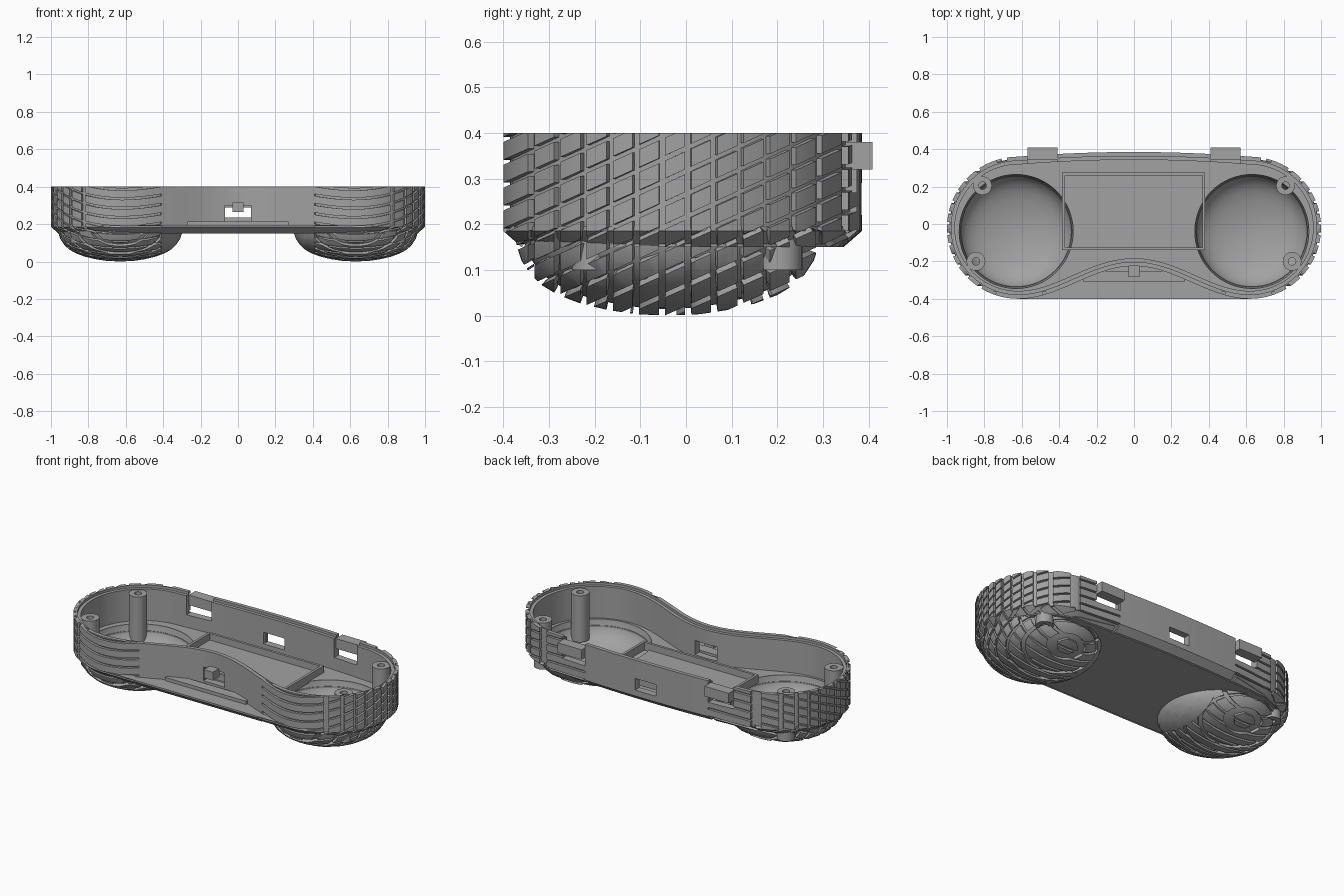
import bpy, bmesh
from math import pi, cos, sin, hypot, radians
from mathutils import Vector

cube = bpy.data.objects.get("Cube")
if cube:
    bpy.data.objects.remove(cube, do_unlink=True)

GREY = (0.36, 0.36, 0.36, 1)
mat = bpy.data.materials.new("plastic grey")
mat.use_nodes = True
mat.diffuse_color = GREY
mat.node_tree.nodes["Principled BSDF"].inputs["Base Color"].default_value = GREY

END_X, END_Y, END_R = 0.62, -0.02, 0.38      # rounded ends of the case
BOWL = (0.63, -0.04)                         # centre of each grip bowl
TREAD_X = 0.41                               # tread starts beyond this x


# ---------- outlines ----------
def outline(dip, inset=0.0):
    """Counter-clockwise case outline; dip pulls the front wall inwards."""
    n, pts = 40, []
    for i in range(n + 1):
        x = END_X * (2 * i / n - 1)
        pts.append((x, END_Y - END_R + dip * (1 + cos(pi * x / END_X)) / 2))
    for i in range(1, n):
        a = pi * (i / n - 0.5)
        pts.append((END_X + END_R * cos(a), END_Y + END_R * sin(a)))
    for i in range(n // 2 + 1):
        x = END_X * (1 - 4 * i / n)
        pts.append((x, 0.36 + 0.025 * (1 - (x / END_X) ** 2)))
    for i in range(1, n):
        a = pi * (i / n + 0.5)
        pts.append((-END_X + END_R * cos(a), END_Y + END_R * sin(a)))
    out = []
    for i, (x, y) in enumerate(pts):
        x0, y0 = pts[i - 1]
        x1, y1 = pts[(i + 1) % len(pts)]
        length = hypot(x1 - x0, y1 - y0)
        out.append((x - inset * (y1 - y0) / length, y + inset * (x1 - x0) / length))
    return out


def circle(cx, cy, r, n=64):
    return [(cx + r * cos(2 * pi * i / n), cy + r * sin(2 * pi * i / n)) for i in range(n)]


# ---------- mesh helpers ----------
def finish(name, bm, thickness=0.0):
    me = bpy.data.meshes.new(name)
    bm.to_mesh(me)
    bm.free()
    me.materials.append(mat)
    ob = bpy.data.objects.new(name, me)
    bpy.context.scene.collection.objects.link(ob)
    bpy.ops.object.select_all(action='DESELECT')
    ob.select_set(True)
    bpy.context.view_layer.objects.active = ob
    if thickness:
        mod = ob.modifiers.new("thickness", 'SOLIDIFY')
        mod.thickness = thickness
        mod.offset = -1
        bpy.ops.object.modifier_apply(modifier=mod.name)
    bpy.ops.object.shade_smooth_by_angle(angle=radians(30))
    return ob


def loft(loops, closed=False):
    """Skin a list of (outline, z), lowest first so that it faces outwards."""
    bm = bmesh.new()
    rings = [[bm.verts.new((x, y, z)) for x, y in pts] for pts, z in loops]
    pairs = list(zip(rings, rings[1:]))
    if closed:
        pairs.append((rings[-1], rings[0]))
    for a, b in pairs:
        for i in range(len(a)):
            j = (i + 1) % len(a)
            bm.faces.new((a[i], a[j], b[j], b[i]))
    bmesh.ops.remove_doubles(bm, verts=bm.verts[:], dist=1e-5)
    return bm


def slice_mesh(bm, co, no):
    bmesh.ops.bisect_plane(bm, geom=bm.verts[:] + bm.edges[:] + bm.faces[:],
                           dist=1e-6, plane_co=co, plane_no=no)


def remove_faces(bm, rule):
    dead = [f for f in bm.faces if rule(f.calc_center_median())]
    bmesh.ops.delete(bm, geom=dead, context='FACES')


# ---------- openings and tread grooves ----------
def is_opening(c):
    if TREAD_X < abs(c.x) < 0.57 and c.y > 0.2 and c.z > 0.27:
        return True
    low, high = (0.215, 0.30) if c.y < 0 else (0.22, 0.29)
    return abs(c.x) < 0.07 and low < c.z < high


def cut_openings(bm):
    for x in (0.07, TREAD_X, 0.57):
        for s in (-1, 1):
            slice_mesh(bm, (s * x, 0, 0), (1, 0, 0))
    for z in (0.215, 0.22, 0.27, 0.29, 0.30):
        slice_mesh(bm, (0, 0, z), (0, 0, 1))
    remove_faces(bm, is_opening)


Y0, Y_STEP, Y_WIDTH = -0.346, 0.0573, 0.014
U0, U_STEP, U_WIDTH, SLOPE = 0.01, 0.05, 0.011, 0.45


def is_groove(c):
    if abs(c.x) < TREAD_X:
        return False
    upright = c.y > Y0 and (c.y - Y0) % Y_STEP < Y_WIDTH
    slanted = (c.z - SLOPE * c.y - U0) % U_STEP < U_WIDTH
    return upright or slanted


def cut_grooves(bm):
    for s in (-1, 1):
        slice_mesh(bm, (s * TREAD_X, 0, 0), (1, 0, 0))
    for k in range(12):
        for w in (0, Y_WIDTH):
            slice_mesh(bm, (0, Y0 + k * Y_STEP + w, 0), (0, 1, 0))
    for k in range(-5, 13):
        for w in (0, U_WIDTH):
            slice_mesh(bm, (0, 0, U0 + k * U_STEP + w), Vector((0, -SLOPE, 1)).normalized())
    remove_faces(bm, is_groove)


# ---------- simple parts ----------
def box(name, x0, x1, y0, y1, z0, z1):
    rect = [(x0, y0), (x1, y0), (x1, y1), (x0, y1)]
    bm = loft([(rect, z0), (rect, z1)])
    bmesh.ops.holes_fill(bm, edges=bm.edges[:])
    bmesh.ops.recalc_face_normals(bm, faces=bm.faces[:])
    return finish(name, bm)


def plate(name, loops, z, thickness):
    """Flat sheet: first loop is the edge, the others are holes."""
    bm = bmesh.new()
    for pts in loops:
        vs = [bm.verts.new((x, y, z)) for x, y in pts]
        for i, v in enumerate(vs):
            bm.edges.new((vs[i - 1], v))
    bmesh.ops.triangle_fill(bm, use_beauty=True, edges=bm.edges[:], normal=(0, 0, 1))
    for f in bm.faces:
        f.normal_update()
        if f.normal.z < 0:
            f.normal_flip()
    return finish(name, bm, thickness)


# Upright wall: treaded skin, core and lower inner liner that leaves a rim step
DIP = 0.175
skin = loft([(outline(DIP), 0.19), (outline(DIP), 0.40)])
cut_openings(skin)
cut_grooves(skin)
finish("wall_tread", skin, 0.016)
for name, inset, top, thick in (("wall_core", 0.015, 0.40, 0.008),
                                ("wall_liner", 0.02, 0.385, 0.022)):
    bm = loft([(outline(DIP, inset), 0.19), (outline(DIP, inset), top)])
    cut_openings(bm)
    finish(name, bm, thick)

# Chamfered lower edge, straight along the front
skin = loft([(outline(0, 0.04), 0.15), (outline(0), 0.185), (outline(0), 0.195)])
cut_grooves(skin)
finish("base_edge_tread", skin, 0.016)
finish("base_edge_core", loft([(outline(0, 0.055), 0.152), (outline(0, 0.015), 0.187),
                               (outline(0, 0.015), 0.195)]), 0.008)

# Floor sheets with round openings for the bowls
for name, inset, r, z in (("floor_top", 0.012, 0.305, 0.195), ("floor_bottom", 0.05, 0.295, 0.16)):
    holes = [circle(s * BOWL[0], BOWL[1], r) for s in (-1, 1)]
    plate(name, [outline(0, inset)] + holes, z, 0.01)

# Grip bowls: (radius, height) profile from the bottom up
PROFILE = [(0, 0), (0.07, 0.003), (0.13, 0.012), (0.19, 0.026), (0.24, 0.045), (0.275, 0.066),
           (0.30, 0.09), (0.32, 0.12), (0.33, 0.15), (0.335, 0.175)]
for s, side in ((1, "left"), (-1, "right")):
    cx, cy = s * BOWL[0], BOWL[1]
    skin = loft([(circle(cx, cy, r), z) for r, z in PROFILE])
    cut_grooves(skin)
    finish("bowl_tread_" + side, skin, 0.016)
    core = [(circle(cx, cy, max(r - 0.014, 0)), z + 0.014) for r, z in PROFILE]
    finish("bowl_core_" + side, loft(core), 0.016)

    # Screw posts
    for place, px, py in (("back", 0.81, 0.205), ("front", 0.845, -0.2)):
        o, h = circle(s * px, py, 0.05, 32), circle(s * px, py, 0.02, 32)
        bm = loft([(o, 0.10), (o, 0.38), (h, 0.38), (h, 0.10)], closed=True)
        bmesh.ops.recalc_face_normals(bm, faces=bm.faces[:])
        finish("screw_post_%s_%s" % (place, side), bm)

    # Back clip
    x0, x1 = sorted((s * TREAD_X, s * 0.57))
    box("back_clip_" + side, x0, x1, 0.345, 0.408, 0.32, 0.38)

# Raised tray frame on the floor
T = 0.015
X0, X1, YA, YB = -0.385, 0.38, -0.14, 0.275
for name, a, b, c, d in (("front", X0, X1, YA, YA + T), ("back", X0, X1, YB - T, YB),
                         ("right", X0, X0 + T, YA + T, YB - T), ("left", X1 - T, X1, YA + T, YB - T)):
    box("tray_frame_" + name, a, b, c, d, 0.185, 0.235)

# Front latch and ledge below it
box("front_latch", -0.03, 0.03, -0.283, -0.22, 0.265, 0.315)
box("front_ledge", -0.27, 0.27, -0.31, -0.25, 0.19, 0.215)
